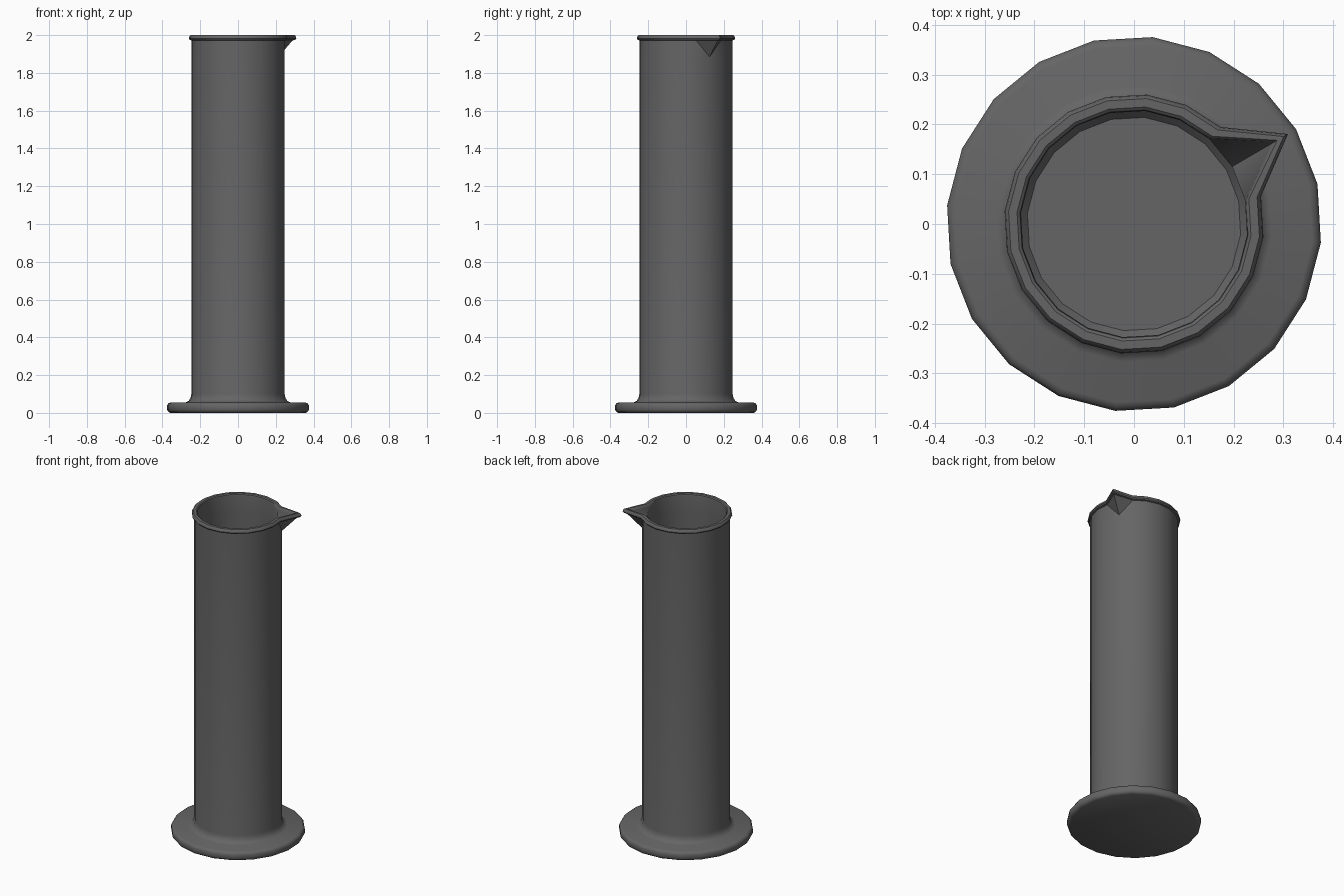
import bpy, bmesh, math
from mathutils import Vector

if "Cube" in bpy.data.objects:
    bpy.data.objects.remove(bpy.data.objects["Cube"], do_unlink=True)

SIDES = 20
START = math.radians(30.3)   # column 0 points along the spout

grey = bpy.data.materials.new("dark_grey")
grey.use_nodes = True
colour = (0.13, 0.13, 0.13, 1)
grey.diffuse_color = colour
grey.node_tree.nodes["Principled BSDF"].inputs["Base Color"].default_value = colour

# Wall profile: radius, height, radius at the spout tip
profile = [
    (0.360, 0.000, None), (0.371, 0.006, None), (0.377, 0.016, None),   # foot
    (0.377, 0.040, None), (0.371, 0.050, None), (0.360, 0.055, None),
    (0.278, 0.055, None), (0.262, 0.064, None), (0.252, 0.080, None),   # fillet
    (0.248, 0.100, None),
    (0.248, 1.885, None), (0.248, 1.972, 0.335),                        # outer wall
    (0.257, 1.975, 0.351), (0.261, 1.982, 0.358),                       # rolled rim
    (0.259, 1.993, 0.355), (0.253, 2.000, 0.348),
    (0.236, 2.000, 0.333), (0.230, 1.995, 0.326), (0.228, 1.982, 0.320),
    (0.228, 1.885, None), (0.228, 0.075, None), (0.215, 0.060, None),   # inside
]

bm = bmesh.new()
rings = []
for r, z, tip in profile:
    ring = []
    for i in range(SIDES):
        a = START + math.tau * i / SIDES
        rad = tip if tip and i == 0 else r
        ring.append(bm.verts.new(Vector((rad * math.cos(a), rad * math.sin(a), z))))
    rings.append(ring)

for k in range(len(rings) - 1):
    low, high = rings[k], rings[k + 1]
    flare = (profile[k][2] is None) != (profile[k + 1][2] is None)
    for i in range(SIDES):
        j = (i + 1) % SIDES
        a, b, c, d = low[i], low[j], high[j], high[i]
        if flare and 0 in (i, j):
            # Split so the spout is a clean folded wedge on the round wall
            rising = profile[k][2] is None
            if (i == 0) == rising:
                bm.faces.new((a, b, c))
                bm.faces.new((a, c, d))
            else:
                bm.faces.new((a, b, d))
                bm.faces.new((b, c, d))
        else:
            bm.faces.new((a, b, c, d))

# Underside of the foot and floor of the vessel
bm.faces.new(list(reversed(rings[0])))
bm.faces.new(rings[-1])
bmesh.ops.recalc_face_normals(bm, faces=bm.faces)

mesh = bpy.data.meshes.new("measuring_cylinder")
bm.to_mesh(mesh)
bm.free()
mesh.materials.append(grey)
body = bpy.data.objects.new("measuring_cylinder", mesh)
bpy.context.collection.objects.link(body)
bpy.context.view_layer.objects.active = body
body.select_set(True)
bpy.ops.object.shade_smooth_by_angle(angle=math.radians(35))
